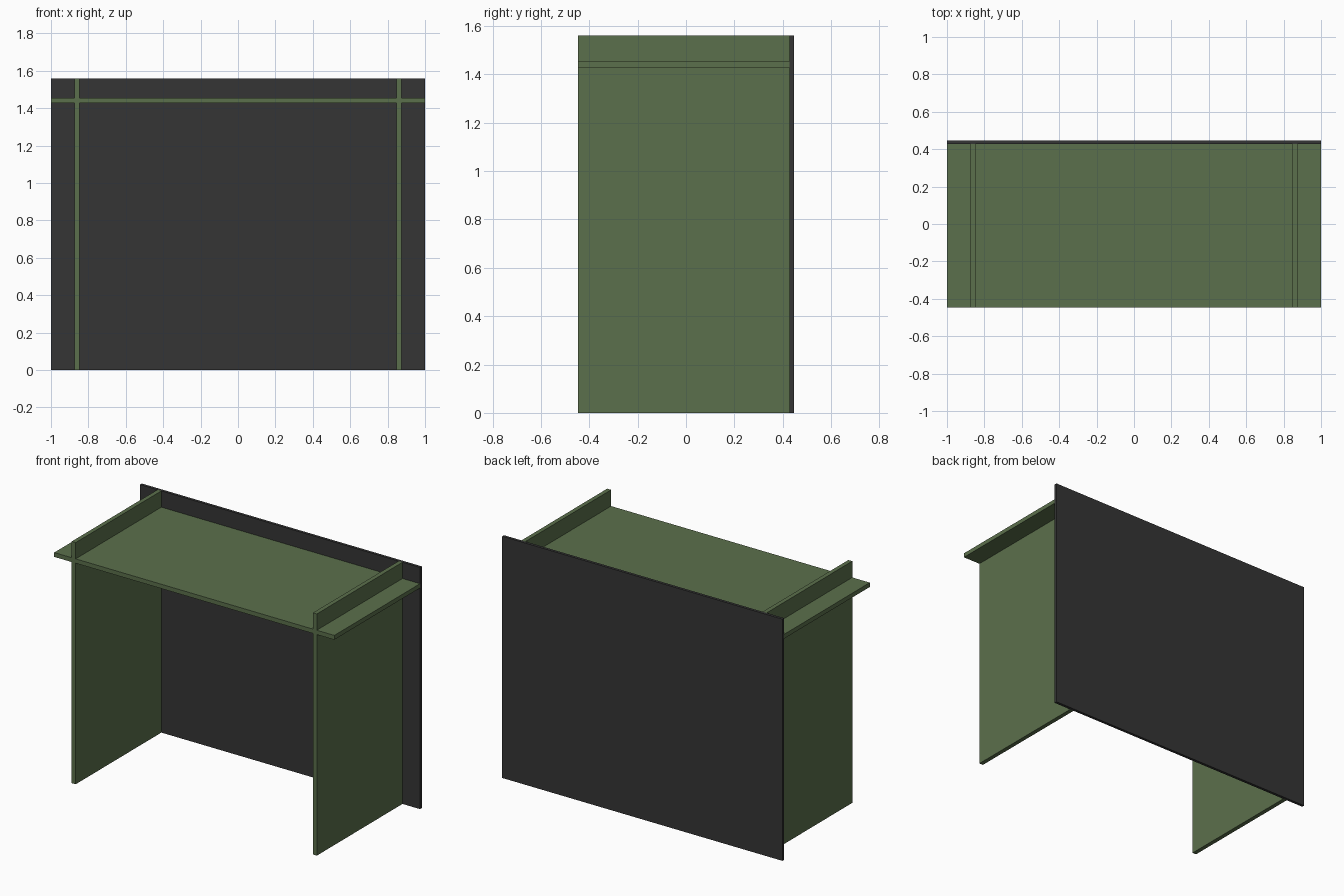
import bpy

cube = bpy.data.objects.get("Cube")
if cube:
    bpy.data.objects.remove(cube, do_unlink=True)


def material(name, rgb):
    mat = bpy.data.materials.new(name)
    mat.use_nodes = True
    color = (*rgb, 1)
    mat.diffuse_color = color
    mat.node_tree.nodes["Principled BSDF"].inputs["Base Color"].default_value = color
    return mat


def panel(name, low, high, mat):
    """Flat board spanning two opposite corners."""
    bpy.ops.mesh.primitive_cube_add(size=1)
    obj = bpy.context.object
    obj.name = name
    obj.location = [(a + b) / 2 for a, b in zip(low, high)]
    obj.scale = [b - a for a, b in zip(low, high)]
    bpy.ops.object.transform_apply(location=True, rotation=False, scale=True)
    obj.data.materials.append(mat)
    return obj


green = material("olive green", (0.105, 0.16, 0.072))
black = material("charcoal", (0.035, 0.035, 0.035))

front, joint, back = -0.446, 0.428, 0.446
height = 1.56

# Back board
panel("back_panel", (-1, joint, 0), (1, back, height), black)

# Table top, slotted through the uprights
panel("table_top", (-1, front, 1.427), (1, joint, 1.455), green)

# Uprights
for side, x in (("right", -0.861), ("left", 0.861)):
    panel(side + "_side_panel", (x - 0.014, front, 0), (x + 0.014, joint, height), green)
